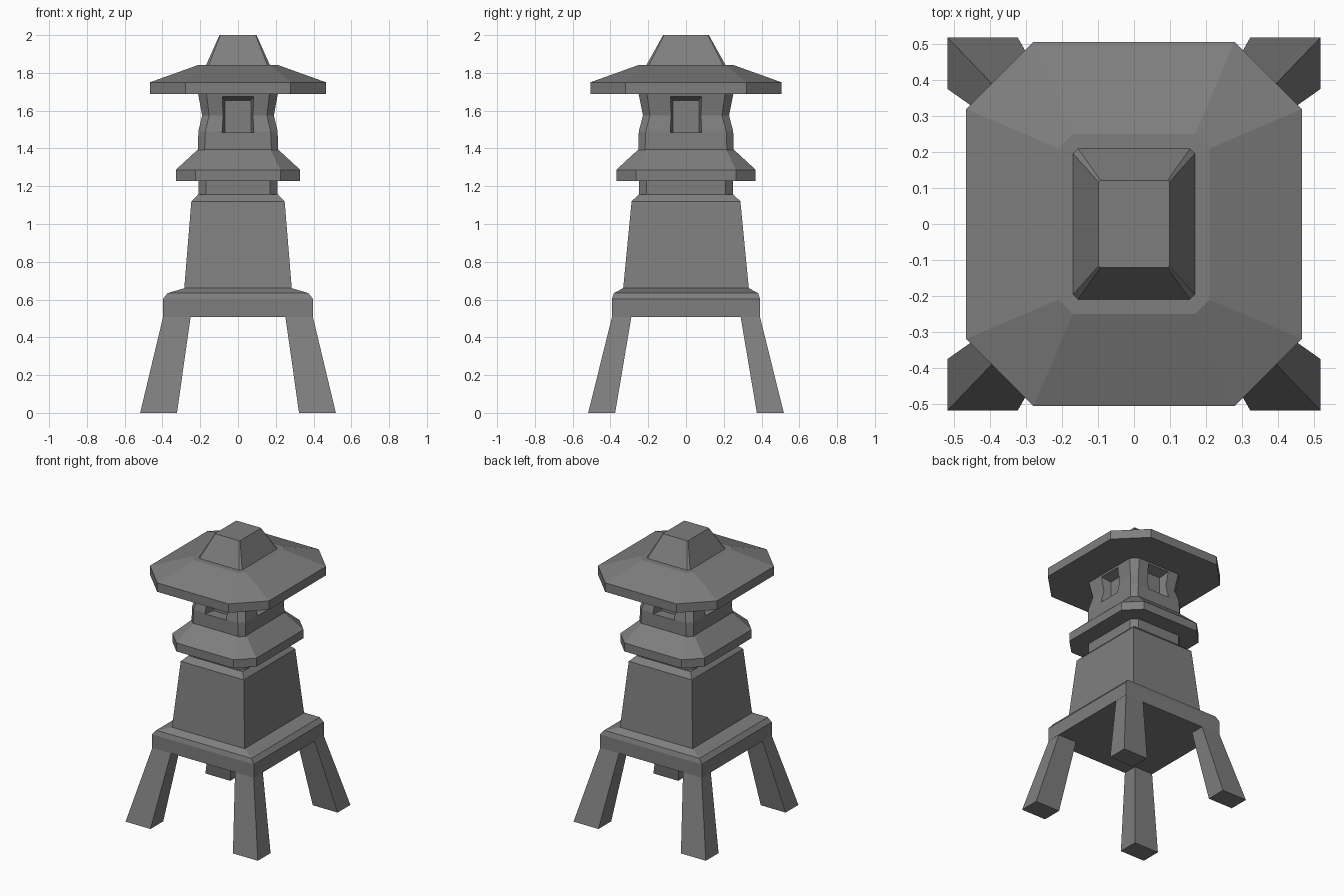
import bpy, bmesh

if "Cube" in bpy.data.objects:
    bpy.data.objects.remove(bpy.data.objects["Cube"])

stone = bpy.data.materials.new("dark_stone")
stone.diffuse_color = (0.21, 0.21, 0.21, 1)
stone.use_nodes = True
stone.node_tree.nodes["Principled BSDF"].inputs["Base Color"].default_value = stone.diffuse_color


def make_object(name, bm):
    bmesh.ops.recalc_face_normals(bm, faces=bm.faces)
    mesh = bpy.data.meshes.new(name)
    bm.to_mesh(mesh)
    bm.free()
    mesh.materials.append(stone)
    obj = bpy.data.objects.new(name, mesh)
    bpy.context.collection.objects.link(obj)
    return obj


def skin(bm, rings):
    """Bridge equal-sized rings of points into a capped solid."""
    loops = [[bm.verts.new(p) for p in ring] for ring in rings]
    n = len(loops[0])
    for a, b in zip(loops, loops[1:]):
        for i in range(n):
            j = (i + 1) % n
            bm.faces.new((a[i], a[j], b[j], b[i]))
    bm.faces.new(loops[0][::-1])
    bm.faces.new(loops[-1])


def octagon(hx, hy, c, z):
    """Rectangle with corners cut by c."""
    return [(hx, -hy + c, z), (hx, hy - c, z), (hx - c, hy, z), (-hx + c, hy, z),
            (-hx, hy - c, z), (-hx, -hy + c, z), (-hx + c, -hy, z), (hx - c, -hy, z)]


def rectangle(x0, x1, y0, y1, z):
    return [(x0, y0, z), (x1, y0, z), (x1, y1, z), (x0, y1, z)]


def tier(name, sections, chamfered=True):
    """Stack of (half x, half y, corner cut, z) sections."""
    bm = bmesh.new()
    if chamfered:
        skin(bm, [octagon(*s) for s in sections])
    else:
        skin(bm, [rectangle(-x, x, -y, y, z) for x, y, c, z in sections])
    return make_object(name, bm)


# Four splayed legs
for sx, side in ((-1, "left"), (1, "right")):
    for sy, end in ((-1, "front"), (1, "back")):
        bm = bmesh.new()
        skin(bm, [rectangle(sx * 0.323, sx * 0.518, sy * 0.375, sy * 0.518, 0),
                  rectangle(sx * 0.25, sx * 0.395, sy * 0.288, sy * 0.39, 0.515)])
        make_object(f"{end}_{side}_leg", bm)

# Platform and tapered pedestal
tier("platform", [(0.398, 0.392, 0, 0.507), (0.398, 0.392, 0, 0.602),
                  (0.373, 0.382, 0, 0.634), (0.285, 0.333, 0, 0.66)], False)
tier("pedestal", [(0.285, 0.333, 0, 0.655), (0.247, 0.288, 0, 1.12),
                  (0.213, 0.252, 0, 1.155)], False)

# Neck and lower eave
tier("neck", [(0.21, 0.25, 0.04, 1.15), (0.21, 0.25, 0.04, 1.235)])
tier("lower_eave", [(0.329, 0.369, 0.105, 1.227), (0.329, 0.369, 0.105, 1.287),
                    (0.212, 0.252, 0.04, 1.395)])

# Waisted light chamber with a flared recess on each side
chamber = tier("light_chamber", [(0.212, 0.252, 0.035, 1.39), (0.21, 0.25, 0.037, 1.49),
                                 (0.19, 0.228, 0.037, 1.575), (0.212, 0.252, 0.045, 1.695)])
bm = bmesh.new()
for along_y, wall in ((False, 0.19), (True, 0.228)):
    for s in (-1, 1):
        rings = []
        for depth, w, top in ((0.07, 0.094, 1.69), (-0.05, 0.068, 1.655)):
            d = s * (wall + depth)
            ring = [(-w, 1.485), (w, 1.485), (w, top), (-w, top)]
            rings.append([(u, d, z) if along_y else (d, u, z) for u, z in ring])
        skin(bm, rings)
cutter = make_object("window_cutter", bm)
cutter.hide_render = True
cutter.hide_viewport = True
mod = chamber.modifiers.new("windows", "BOOLEAN")
mod.operation = "DIFFERENCE"
mod.solver = "EXACT"
mod.object = cutter

# Main roof and cap
tier("roof", [(0.466, 0.506, 0.187, 1.687), (0.466, 0.506, 0.187, 1.75),
              (0.21, 0.25, 0.04, 1.842)])
tier("roof_cap", [(0.172, 0.213, 0.014, 1.835), (0.098, 0.121, 0.005, 2.0)])
